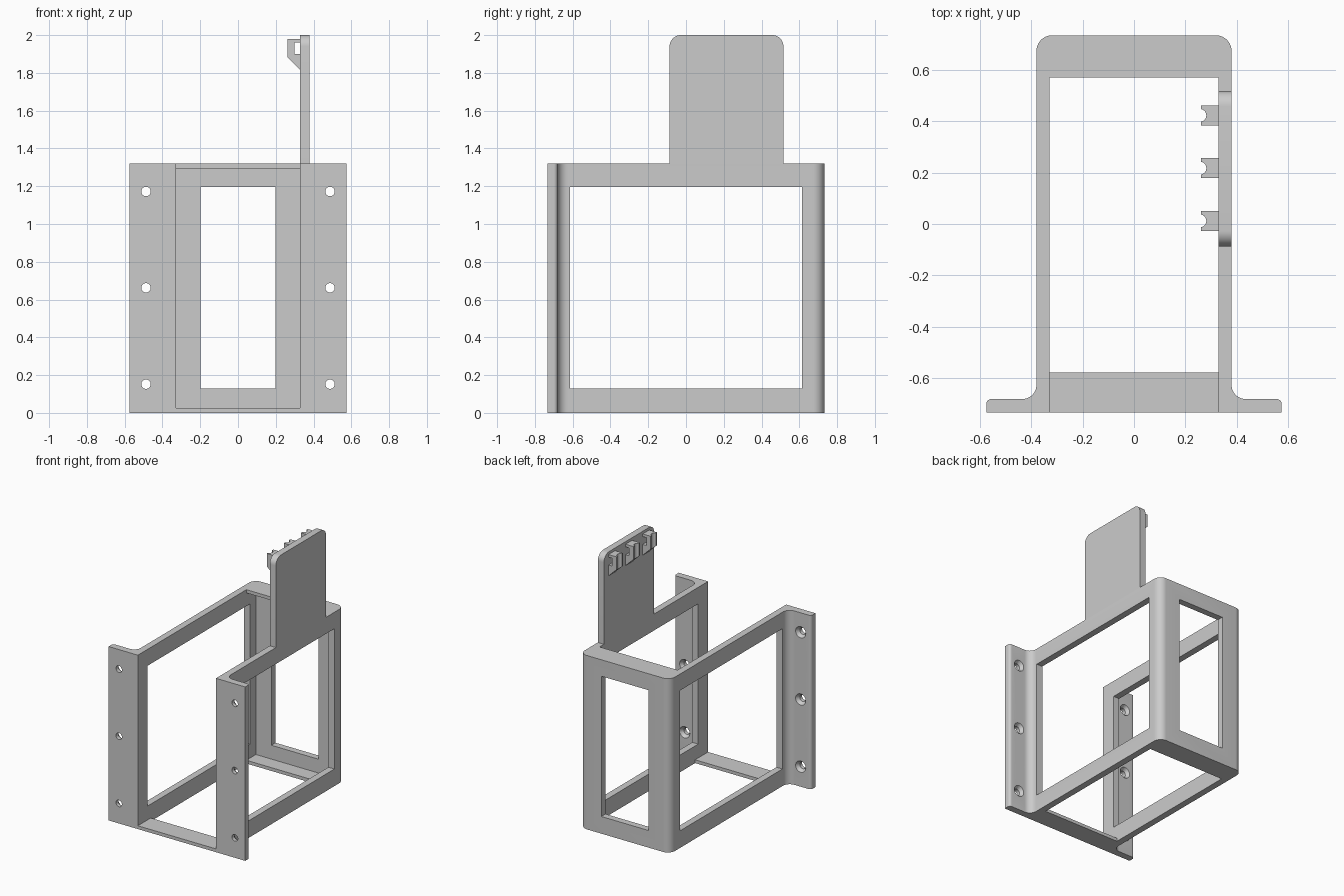
import bpy, bmesh
from math import sin, cos, radians
from mathutils import Matrix, Vector

if "Cube" in bpy.data.objects:
    bpy.data.objects.remove(bpy.data.objects["Cube"])

grey = bpy.data.materials.new("plain grey")
grey.diffuse_color = (0.6, 0.6, 0.6, 1)
grey.use_nodes = True
grey.node_tree.nodes["Principled BSDF"].inputs["Base Color"].default_value = grey.diffuse_color


def arc(cx, cy, r, a0, a1, n=10):
    angles = [radians(a0 + (a1 - a0) * i / n) for i in range(n + 1)]
    return [(cx + r * cos(a), cy + r * sin(a)) for a in angles]


def add_object(name, bm):
    bmesh.ops.recalc_face_normals(bm, faces=bm.faces)
    mesh = bpy.data.meshes.new(name)
    bm.to_mesh(mesh)
    bm.free()
    mesh.materials.append(grey)
    obj = bpy.data.objects.new(name, mesh)
    bpy.context.collection.objects.link(obj)
    return obj


def extrude(name, points, direction):
    bm = bmesh.new()
    face = bm.faces.new([bm.verts.new(p) for p in points])
    res = bmesh.ops.extrude_face_region(bm, geom=[face])
    verts = [v for v in res["geom"] if isinstance(v, bmesh.types.BMVert)]
    bmesh.ops.translate(bm, verts=verts, vec=direction)
    return add_object(name, bm)


def box(x0, x1, y0, y1, z0, z1):
    return extrude("cutter", [(x0, y0, z0), (x1, y0, z0), (x1, y1, z0), (x0, y1, z0)],
                   (0, 0, z1 - z0))


def cone(r1, r2, depth, center, along_y):
    bm = bmesh.new()
    m = Matrix.Translation(center)
    if along_y:
        m = m @ Matrix.Rotation(radians(-90), 4, 'X')
    bmesh.ops.create_cone(bm, cap_ends=True, segments=32, radius1=r1, radius2=r2,
                          depth=depth, matrix=m)
    return add_object("cutter", bm)


def cut(obj, cutters):
    for c in cutters:
        mod = obj.modifiers.new("cut", 'BOOLEAN')
        mod.operation, mod.solver, mod.object = 'DIFFERENCE', 'EXACT', c
    bpy.context.view_layer.update()
    deps = bpy.context.evaluated_depsgraph_get()
    mesh = bpy.data.meshes.new_from_object(obj.evaluated_get(deps))
    obj.modifiers.clear()
    obj.data = mesh
    for c in cutters:
        bpy.data.objects.remove(c)


def smooth(obj):
    bpy.ops.object.select_all(action='DESELECT')
    obj.select_set(True)
    bpy.context.view_layer.objects.active = obj
    bpy.ops.object.shade_smooth_by_angle(angle=radians(30))


W, IN, Y, H = 0.379, 0.328, 0.733, 1.32   # outer/inner half width, half depth, height
FX, FY = 0.574, -0.68                     # flange tip and flange back face

# Frame: flanged outline with rounded rear corners, hollowed out
half = [(FX, -Y)]
half += arc(FX - 0.02, FY - 0.02, 0.02, 0, 90, 6)
half += arc(W + 0.055, FY + 0.055, 0.055, 270, 180)
half += arc(W - 0.06, Y - 0.06, 0.06, 0, 90)
outline = half + [(-x, y) for x, y in reversed(half)]
frame = extrude("bracket_frame", [(x, y, 0) for x, y in outline], (0, 0, H))
cutters = [
    box(-IN, IN, -1, 0.683, 0.025, 1.295),       # cavity
    box(-IN, IN, -1, 0.569, 1.0, 2.0),           # open top
    box(-IN, IN, -0.578, 0.569, -1, 0.5),        # floor opening
    box(-1, 1, -0.615, 0.615, 0.13, 1.195),      # side windows
    box(-0.198, 0.198, 0, 1, 0.13, 1.195),       # rear window
]
# Countersunk screw holes in both flanges
for sx in (-1, 1):
    for z in (0.152, 0.662, 1.172):
        cutters.append(cone(0.025, 0.025, 0.3, Vector((sx * 0.487, -0.7, z)), True))
        cutters.append(cone(0.021, 0.046, 0.035, Vector((sx * 0.487, -0.693, z)), True))
cut(frame, cutters)
smooth(frame)

# Upright plate with rounded top corners
y0, y1, r = -0.087, 0.516, 0.06
plate_pts = [(y0, H), (y1, H)] + arc(y1 - r, 2 - r, r, 0, 90) + arc(y0 + r, 2 - r, r, 90, 180)
plate = extrude("upright_plate", [(IN, y, z) for y, z in plate_pts], (W - IN, 0, 0))
smooth(plate)

# Three cable hooks: slotted, with a rounded groove down the face
for i in range(3):
    yc = 0.012 + 0.205 * i
    profile = [(IN, 1.98), (0.261, 1.98), (0.261, 1.883), (IN, 1.818)]
    hook = extrude(f"cable_hook_{i + 1}", [(x, yc - 0.039, z) for x, z in profile],
                   (0, 0.078, 0))
    cut(hook, [box(0.298, 0.4, yc - 0.1, yc + 0.1, 1.9, 1.96),
               cone(0.025, 0.025, 0.5, Vector((0.256, yc, 1.9)), False)])
    smooth(hook)
